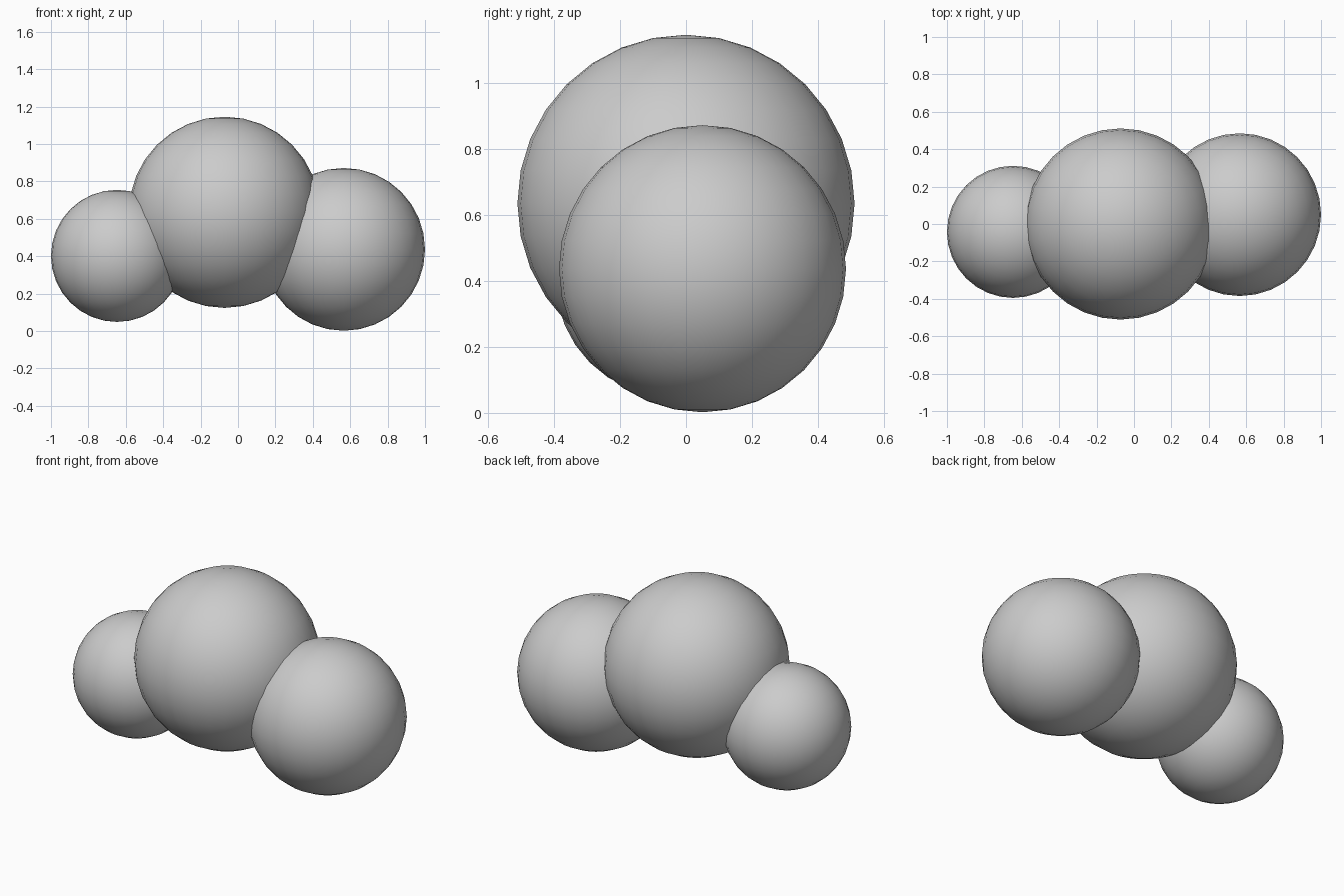
import bpy

if "Cube" in bpy.data.objects:
    bpy.data.objects.remove(bpy.data.objects["Cube"])


def ball(name, centre, radius):
    """Smooth-shaded 32 x 16 sphere."""
    bpy.ops.mesh.primitive_uv_sphere_add(
        segments=32, ring_count=16, radius=radius, location=centre)
    obj = bpy.context.object
    obj.name = name
    bpy.ops.object.shade_smooth()
    return obj


# Large middle ball, raised above the two side balls
ball("middle_ball", (-0.072, 0.0, 0.635), 0.511)

# Smaller overlapping balls on either side
ball("left_ball", (-0.647, -0.042, 0.402), 0.353)
ball("right_ball", (0.565, 0.05, 0.437), 0.435)
